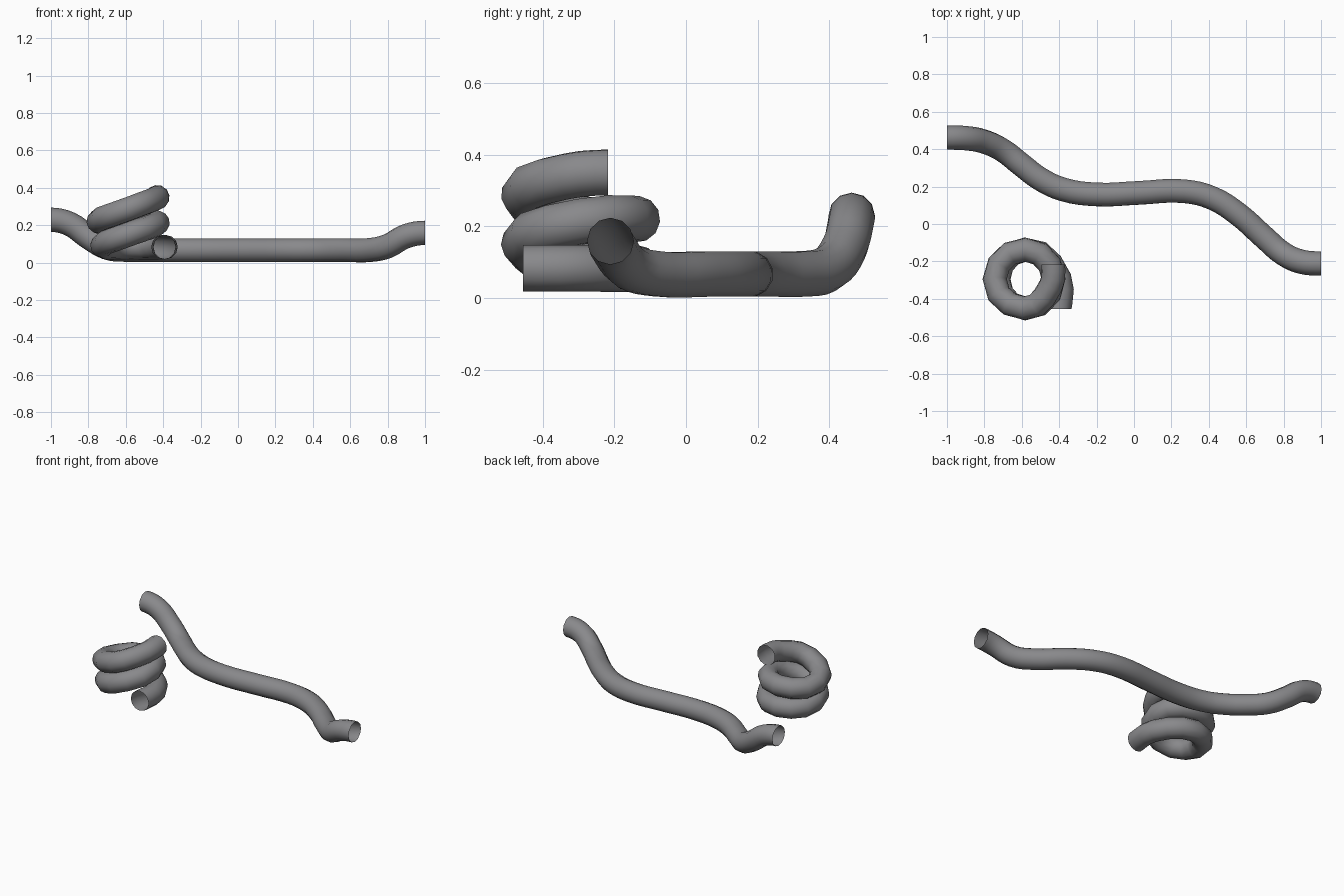
import bpy
from mathutils import Vector

if "Cube" in bpy.data.objects:
    bpy.data.objects.remove(bpy.data.objects["Cube"])

dark = bpy.data.materials.new("dark_rubber")
dark.diffuse_color = (.25, .25, .26, 1)
dark.use_nodes = True
dark.node_tree.nodes["Principled BSDF"].inputs["Base Color"].default_value = dark.diffuse_color


def tube(name, pts, radius, res, start_dir, end_dir):
    """Open-ended 12-sided tube swept along a smooth path."""
    cu = bpy.data.curves.new(name + "_path", 'CURVE')
    cu.dimensions = '3D'
    cu.resolution_u = res
    cu.bevel_depth = radius
    cu.bevel_resolution = 4
    cu.use_fill_caps = False
    sp = cu.splines.new('BEZIER')
    sp.bezier_points.add(len(pts) - 1)
    for bp, p in zip(sp.bezier_points, pts):
        bp.co = p
        bp.handle_left_type = bp.handle_right_type = 'AUTO'
    # square off both ends along the given directions
    for bp, d in ((sp.bezier_points[0], start_dir), (sp.bezier_points[-1], end_dir)):
        bp.handle_left_type = bp.handle_right_type = 'FREE'
        bp.handle_left = bp.co - Vector(d) * .035
        bp.handle_right = bp.co + Vector(d) * .035
    ob = bpy.data.objects.new(name, cu)
    bpy.context.collection.objects.link(ob)
    bpy.ops.object.select_all(action='DESELECT')
    ob.select_set(True)
    bpy.context.view_layer.objects.active = ob
    bpy.ops.object.convert(target='MESH')
    ob = bpy.context.view_layer.objects.active
    ob.name = name
    bpy.ops.object.shade_smooth()
    ob.data.materials.clear()
    ob.data.materials.append(dark)
    return ob


# long winding hose, both ends lifted off the ground
tube("long_hose", [
    (-1.0, .462, .229), (-.9, .459, .207), (-.8, .44, .137), (-.7, .393, .08),
    (-.6, .315, .067), (-.5, .24, .067), (-.38, .185, .067), (-.2, .158, .067),
    (.02, .166, .067), (.27, .175, .067), (.42, .138, .067), (.56, .05, .067),
    (.7, -.075, .067), (.8, -.16, .088), (.9, -.203, .142), (1.0, -.211, .159)],
    .065, 4, (1, 0, 0), (1, 0, 0))

# coiled hose: straight lead-in, then two turns, each rising along its front
cx, cy, r = -.582, -.294, .157
tube("coiled_hose", [
    (-.399, -.455, .083), (-.399, -.29, .083),
    (cx, cy + r, .083), (-.725, cy, .092), (cx, cy - r, .152), (-.43, cy, .213),
    (cx, cy + r, .22), (-.745, cy, .22), (cx, cy - r, .288), (-.445, -.33, .34),
    (-.432, -.217, .35)],
    .065, 3, (0, 1, 0), (0, 1, 0))
